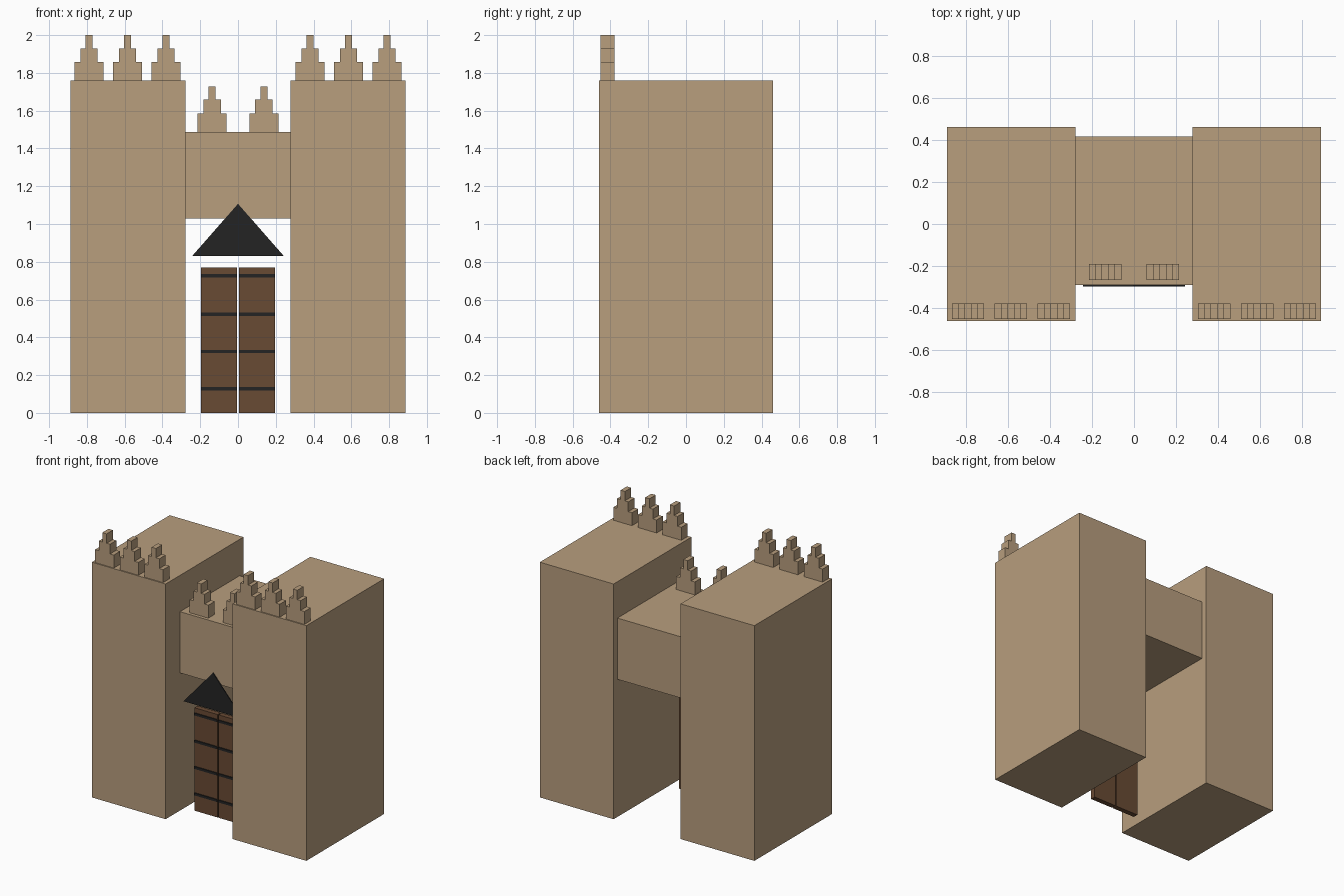
import bpy, bmesh

if "Cube" in bpy.data.objects:
    bpy.data.objects.remove(bpy.data.objects["Cube"])


def material(name, rgb):
    m = bpy.data.materials.new(name)
    m.diffuse_color = (*rgb, 1)
    m.use_nodes = True
    m.node_tree.nodes["Principled BSDF"].inputs["Base Color"].default_value = m.diffuse_color
    return m


STONE = material("sandstone", (0.48, 0.342, 0.208))
WOOD = material("brown_wood", (0.141, 0.069, 0.034))
IRON = material("black_iron", (0.017, 0.017, 0.017))


def prism(name, outline, y0, y1, mat):
    """Extrude an x-z outline from y0 to y1."""
    bm = bmesh.new()
    face = bm.faces.new([bm.verts.new((x, y0, z)) for x, z in outline])
    ext = bmesh.ops.extrude_face_region(bm, geom=[face])
    moved = [v for v in ext["geom"] if isinstance(v, bmesh.types.BMVert)]
    bmesh.ops.translate(bm, verts=moved, vec=(0, y1 - y0, 0))
    bmesh.ops.recalc_face_normals(bm, faces=bm.faces)
    mesh = bpy.data.meshes.new(name)
    bm.to_mesh(mesh)
    bm.free()
    mesh.materials.append(mat)
    ob = bpy.data.objects.new(name, mesh)
    bpy.context.collection.objects.link(ob)
    return ob


def box(name, x0, x1, y0, y1, z0, z1, mat):
    return prism(name, [(x0, z0), (x1, z0), (x1, z1), (x0, z1)], y0, y1, mat)


def battlement(name, cx, z, y0, y1):
    """Three-step merlon standing at height z."""
    steps = [(0.077, 0, 0.097), (0.046, 0.097, 0.17), (0.018, 0.17, 0.24)]
    right = [(w, h) for w, lo, hi in steps for h in (lo, hi)]
    outline = [(cx + w, z + h) for w, h in right]
    outline += [(cx - w, z + h) for w, h in reversed(right)]
    prism(name, outline, y0, y1, STONE)


for side, s in (("left", -1), ("right", 1)):
    # Tower with three stepped battlements along its front edge
    x0, x1 = sorted((s * 0.277, s * 0.888))
    box(side + "_tower", x0, x1, -0.46, 0.46, 0, 1.76, STONE)
    for i, cx in enumerate((0.381, 0.585, 0.789)):
        battlement(f"{side}_tower_battlement_{i + 1}", s * cx, 1.76, -0.452, -0.378)

    # Battlement on the bridge
    battlement(side + "_bridge_battlement", s * 0.137, 1.488, -0.265, -0.19)

    # Door leaf with iron straps on the front
    x0, x1 = sorted((s * 0.005, s * 0.196))
    box(side + "_door", x0, x1, -0.235, -0.197, 0, 0.77, WOOD)
    for i, z in enumerate((0.127, 0.325, 0.522, 0.725)):
        box(f"{side}_door_strap_{i + 1}", x0, x1, -0.242, -0.235,
            z - 0.009, z + 0.009, IRON)

# Bridge between the towers
box("bridge", -0.277, 0.277, -0.29, 0.415, 1.03, 1.488, STONE)

# Flat gable over the doorway
prism("door_gable", [(-0.243, 0.83), (0.243, 0.83), (0, 1.107)], -0.297, -0.2905, IRON)
